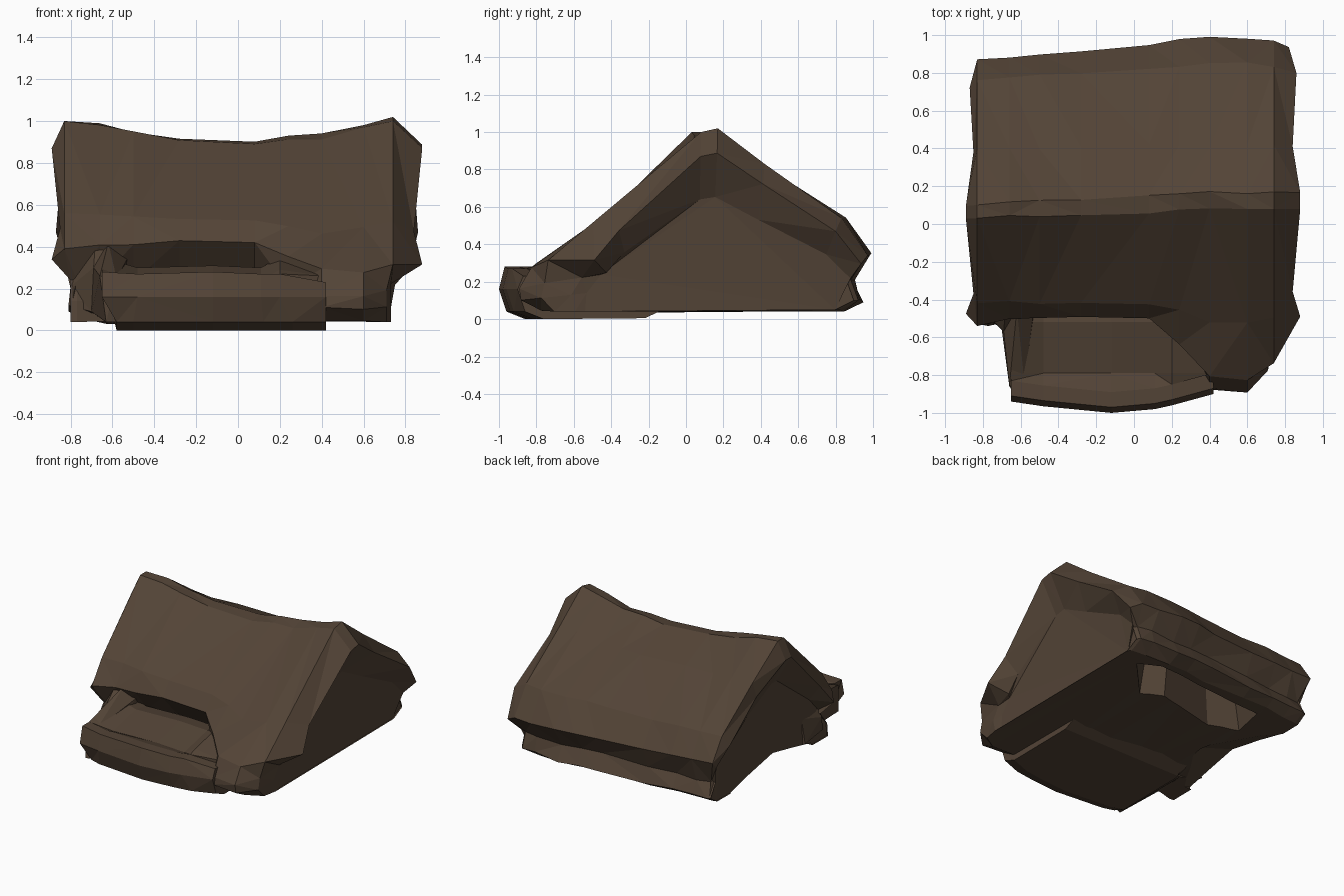
import bpy, bmesh, random

if "Cube" in bpy.data.objects:
    bpy.data.objects.remove(bpy.data.objects["Cube"])

random.seed(4)
mat = bpy.data.materials.new("dark brown")
mat.diffuse_color = (0.086, 0.057, 0.037, 1)
mat.use_nodes = True
mat.node_tree.nodes["Principled BSDF"].inputs["Base Color"].default_value = mat.diffuse_color


def loft(name, rings):
    """Join closed rings of points into a flat-shaded solid with capped ends."""
    bm = bmesh.new()
    vs = [[bm.verts.new(p) for p in r] for r in rings]
    n = len(rings[0])
    for a, b in zip(vs, vs[1:]):
        for i in range(n):
            j = (i + 1) % n
            bm.faces.new((a[i], a[j], b[j], b[i]))
    bm.faces.new(vs[0])
    bm.faces.new(list(reversed(vs[-1])))
    bmesh.ops.triangulate(bm, faces=bm.faces[:])
    bmesh.ops.recalc_face_normals(bm, faces=bm.faces[:])
    me = bpy.data.meshes.new(name)
    bm.to_mesh(me)
    bm.free()
    me.materials.append(mat)
    ob = bpy.data.objects.new(name, me)
    bpy.context.collection.objects.link(ob)
    return ob


# Roof-shaped body: (y, z) outline at the left and at the right,
# running from the front foot over the ridge to the back foot
LEFT = [(-.54, .04), (-.53, .14), (-.45, .24), (-.54, .39), (-.42, .56),
        (.03, 1.0), (.10, 1.0), (.40, .80), (.76, .54), (.87, .38),
        (.80, .20), (.86, .10), (.78, .05)]
RIGHT = [(-.78, .04), (-.89, .10), (-.90, .17), (-.83, .28), (-.53, .50),
         (.08, 1.0), (.17, 1.02), (.42, .83), (.86, .54), (1.0, .34),
         (.91, .21), (.95, .10), (.85, .05)]
BASE = (0, 1, 2, 10, 11, 12)


def outline(x, t, sag, notch):
    u = min(max((x + .85) / 1.4, 0), 1)
    pts = []
    for i, (l, r) in enumerate(zip(LEFT, RIGHT)):
        k = t if i < 5 else u
        y = l[0] + (r[0] - l[0]) * k
        z = l[1] + (r[1] - l[1]) * k
        if i in (5, 6):
            z -= sag
        elif i in (4, 7):
            z -= sag * .4
        if i == 2:
            y += .12 * notch
        if i == 3:
            y += .05 * notch
            z += .03 * notch
        if i >= 8 and x > .5:
            y -= (x - .5) * .12
        pts.append((y, z))
    return pts


def end_ring(prof, xr, xb, sf, sb, sz):
    """Ring for the gable rim or recess; the foot keeps its height."""
    return [(xb, y * .99, z) if i in BASE else (xr, y * (sf if y < 0 else sb), z * sz)
            for i, (y, z) in enumerate(prof)]


# x, front blend, ridge sag, porch notch
stations = [(-.83, 0, 0, 0), (-.66, -.1, .02, 0), (-.5, 0, .05, .8), (-.28, 0, .085, 1),
            (.08, 0, .11, 1), (.24, .4, .09, .2), (.40, .95, .08, 0), (.60, 1, .03, 0),
            (.74, .68, 0, 0)]
rings = []
for x, t, sag, notch in stations:
    w = 0 if x in (-.83, .74) else .01
    foot = .06 if x == -.83 else -.03 if x == .74 else 0
    rings.append([(x + (foot if i in BASE else 0), y + random.uniform(-w, w),
                   z + random.uniform(-w, w)) for i, (y, z) in enumerate(outline(x, t, sag, notch))])
# overhanging rims and sunken gables at both ends
pl = outline(-.89, 0, 0, 0)
pr = outline(.87, .02, 0, 0)
pr2 = outline(.87, .25, 0, 0)
rings = ([end_ring(pl, -.77, -.79, .85, .92, .66), end_ring(pl, -.89, -.80, .88, .95, .87)] + rings
         + [end_ring(pr2, .88, .73, .80, .98, .87), end_ring(pr, .75, .72, .78, .92, .64)])
# uneven rim: wavy in x, clipped at the back corners
for ring, s in ((rings[1], 1), (rings[-2], -1)):
    for i, d in ((4, .04), (7, .04), (8, .02), (9, .06)):
        x, y, z = ring[i]
        ring[i] = (x + s * d, y, z)
body = loft("roof_body", rings)

# Front ledge with a raised rim and a shallow tray behind it
LEDGE = [(-.10, .06), (-.22, .005), (-.84, 0), (-.94, .04), (-.98, .16), (-.95, .28),
         (-.87, .28), (-.79, .24), (-.52, .30), (-.40, .28)]
# x at foot, x at top, front offset, rim height, tray height
led = [(-.58, -.65, .04, 0, .05), (-.50, -.48, .015, -.01, .0), (-.12, -.12, -.02, 0, .01),
       (.12, .11, .0, -.01, .0), (.26, .20, .02, -.01, .05), (.42, .42, .08, -.05, .02)]
rings = []
for xf, xt, dy, dz, tray in led:
    r = []
    for i, (y, z) in enumerate(LEDGE):
        x = xf if i < 4 else xt
        r.append((x, y + (dy if 1 < i < 7 else 0),
                  z + (dz if i in (5, 6) else tray if i > 6 else 0)))
    rings.append(r)
ledge = loft("front_ledge", rings)

# Rough shoulder joining the ledge to the left front corner
shoulder = loft("left_shoulder", [
    [(-.81, -.25, .09), (-.81, -.46, .12), (-.80, -.46, .21), (-.78, -.25, .27)],
    [(-.70, -.25, .045), (-.70, -.56, .09), (-.69, -.57, .30), (-.68, -.45, .43)],
    [(-.62, -.25, .03), (-.63, -.90, .04), (-.66, -.86, .26), (-.62, -.45, .42)],
    [(-.55, -.25, .03), (-.55, -.86, .04), (-.58, -.84, .25), (-.53, -.45, .34)]])

# Hollow under the back and undercut below the left gable
PLAN = [(.58, .72), (.42, .80), (-.50, .70), (-.55, .45), (-.33, .38), (.15, .50), (.30, .42)]
hollow = loft("hollow_cutter", [[(x * k, .6 + (y - .6) * k, z) for x, y in PLAN]
                                for k, z in ((1, -.1), (1, .06), (.9, .32))])
undercut = loft("undercut_cutter", [
    [(-1, -.35, -.1), (-1, -.35, .12), (-.60, -.35, .0), (-.60, -.35, -.1)],
    [(-1, .10, -.1), (-1, .10, .22), (-.50, .10, .06), (-.50, .10, -.1)],
    [(-1, .62, -.1), (-1, .62, .10), (-.62, .62, .0), (-.62, .62, -.1)]])

# Fuse the parts so that no hidden inner surfaces remain, then cut
for part, op in ((ledge, 'UNION'), (shoulder, 'UNION'),
                 (hollow, 'DIFFERENCE'), (undercut, 'DIFFERENCE')):
    mod = body.modifiers.new("join_" + part.name, 'BOOLEAN')
    mod.operation = op
    mod.solver = 'EXACT'
    mod.use_self = True
    mod.object = part
    part.hide_render = True
